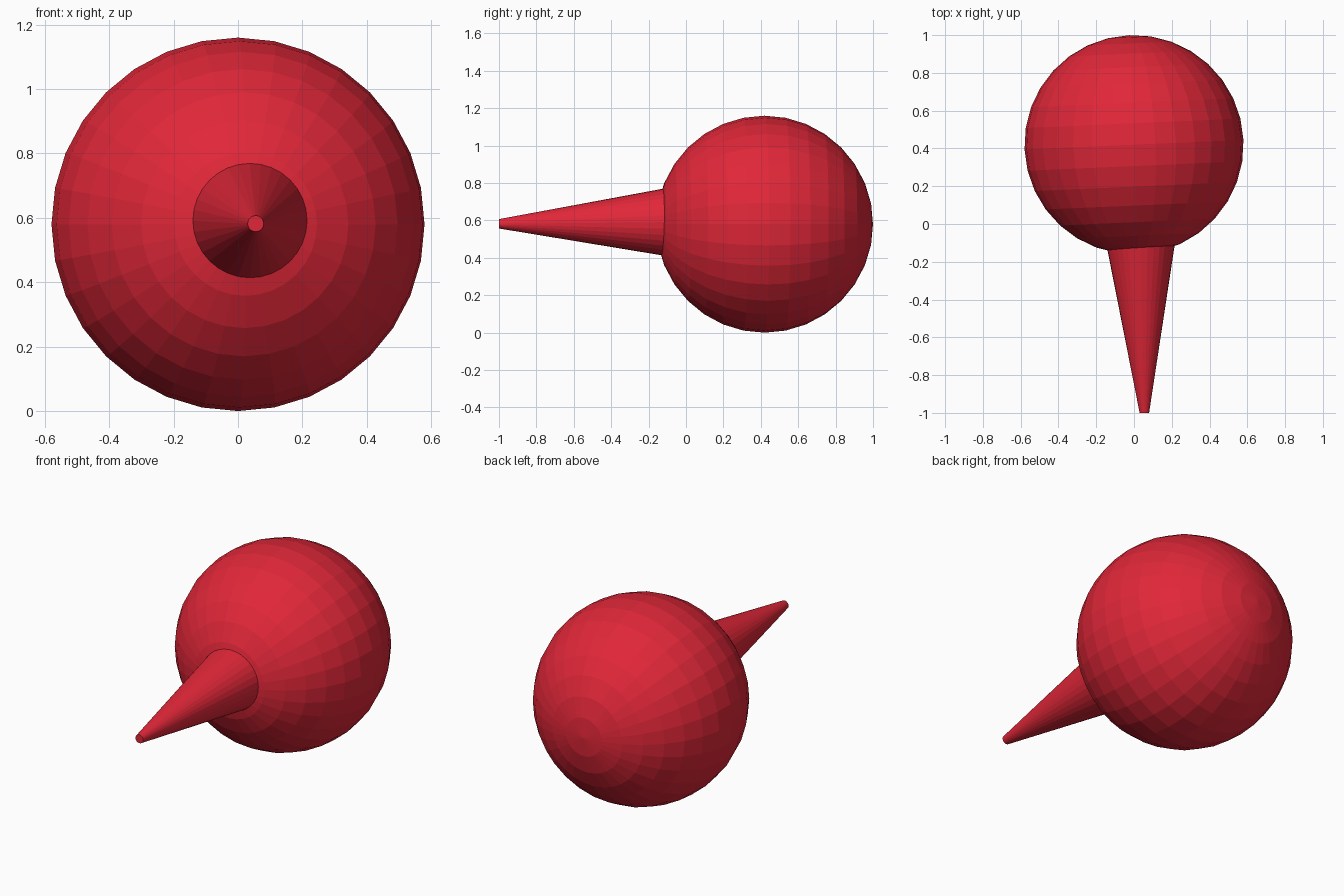
import bpy
from math import radians
from mathutils import Vector

if "Cube" in bpy.data.objects:
    bpy.data.objects.remove(bpy.data.objects["Cube"])

red = bpy.data.materials.new("red")
red.diffuse_color = (0.75, 0.02, 0.04, 1)
red.use_nodes = True
red.node_tree.nodes["Principled BSDF"].inputs["Base Color"].default_value = red.diffuse_color


def finish(name):
    obj = bpy.context.object
    obj.name = name
    obj.data.materials.append(red)
    return obj


# Round ball, pole pointing forward and turned slightly sideways
bpy.ops.mesh.primitive_uv_sphere_add(
    segments=32, ring_count=16, radius=0.58,
    location=(0, 0.42, 0.58), rotation=(radians(90), 0, radians(2.5)))
finish("ball")

# Tapered spike, blunt at the tip, sunk into the ball
base = Vector((0.033, 0.0, 0.592))
tip = Vector((0.055, -1.0, 0.582))
axis = tip - base
bpy.ops.mesh.primitive_cone_add(
    vertices=32, radius1=0.2, radius2=0.025, depth=axis.length,
    location=(base + tip) / 2,
    rotation=axis.to_track_quat('Z', 'Y').to_euler())
finish("spike")
